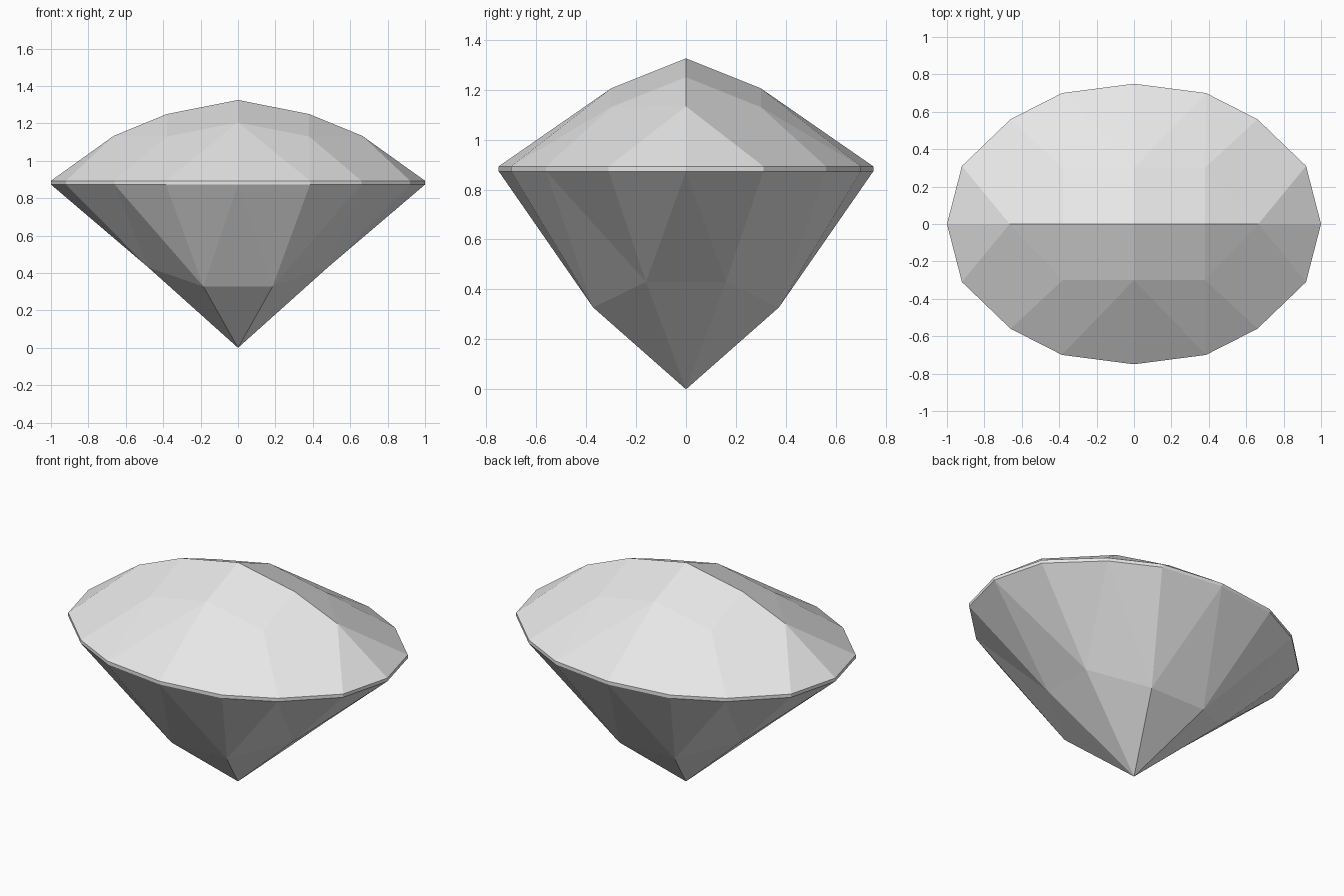
import bpy
import bmesh
from mathutils import Vector

if "Cube" in bpy.data.objects:
    bpy.data.objects.remove(bpy.data.objects["Cube"])

stone = bpy.data.materials.new("pale_grey_stone")
stone.use_nodes = True
stone.diffuse_color = (0.8, 0.8, 0.8, 1)
stone.node_tree.nodes["Principled BSDF"].inputs["Base Color"].default_value = (0.8, 0.8, 0.8, 1)

GIRDLE_TOP, GIRDLE_BOTTOM = 0.893, 0.873
# One quarter of the oval outline, from the end tip to the middle of the side
OUTLINE = [(1, 0), (0.92, 0.31), (0.66, 0.56), (0.385, 0.7), (0, 0.75)]


def rim(z):
    return [(x, y, z) for x, y in OUTLINE]


def quarter_cut(name, facets):
    """Build the facets of one quarter, facing outward, and mirror them over x and y."""
    bm = bmesh.new()
    for corners in facets:
        bm.faces.new([bm.verts.new(c) for c in corners])
    bmesh.ops.remove_doubles(bm, verts=bm.verts, dist=0.0005)
    bm.normal_update()
    for f in bm.faces:
        if f.normal.dot(f.calc_center_median() - Vector((0, 0, 0.8))) < 0:
            f.normal_flip()
    mesh = bpy.data.meshes.new(name)
    bm.to_mesh(mesh)
    bm.free()
    mesh.materials.append(stone)
    obj = bpy.data.objects.new(name, mesh)
    bpy.context.collection.objects.link(obj)
    mirror = obj.modifiers.new("mirror", "MIRROR")
    mirror.use_axis = (True, True, False)
    mirror.use_clip = True
    return obj


# Crown: long ridge, stepped shoulder facets, then facets down to the rim
tip, end, corner, side, middle = rim(GIRDLE_TOP)
peak, ridge, ridge_end = (0, 0, 1.325), (0.38, 0, 1.25), (0.665, 0, 1.133)
shoulder, shoulder_mid = (0.38, 0.3, 1.13), (0, 0.3, 1.205)
quarter_cut("crown", [
    (peak, ridge, shoulder, shoulder_mid),
    (ridge, ridge_end, shoulder),
    (ridge_end, tip, end),
    (ridge_end, end, corner, shoulder),
    (shoulder, corner, side),
    (shoulder_mid, shoulder, side),
    (shoulder_mid, side, middle),
])

# Girdle: thin upright band
upper, lower = rim(GIRDLE_TOP), rim(GIRDLE_BOTTOM)
quarter_cut("girdle", [(lower[i], lower[i + 1], upper[i + 1], upper[i]) for i in range(4)])

# Pavilion: facets from the rim to an eight-sided belt, then to the point
tip, end, corner, side, middle = lower
culet = (0, 0, 0)
belt_end, belt_side = (0.48, 0.16, 0.43), (0.185, 0.372, 0.328)
belt_tip, belt_mid = (0.48, 0, 0.43), (0, 0.372, 0.328)
quarter_cut("pavilion", [
    (tip, belt_tip, belt_end),
    (tip, belt_end, end),
    (end, belt_end, corner),
    (corner, belt_end, belt_side),
    (corner, belt_side, side),
    (side, belt_side, middle),
    (middle, belt_side, belt_mid),
    (belt_tip, culet, belt_end),
    (belt_end, culet, belt_side),
    (belt_side, culet, belt_mid),
])
